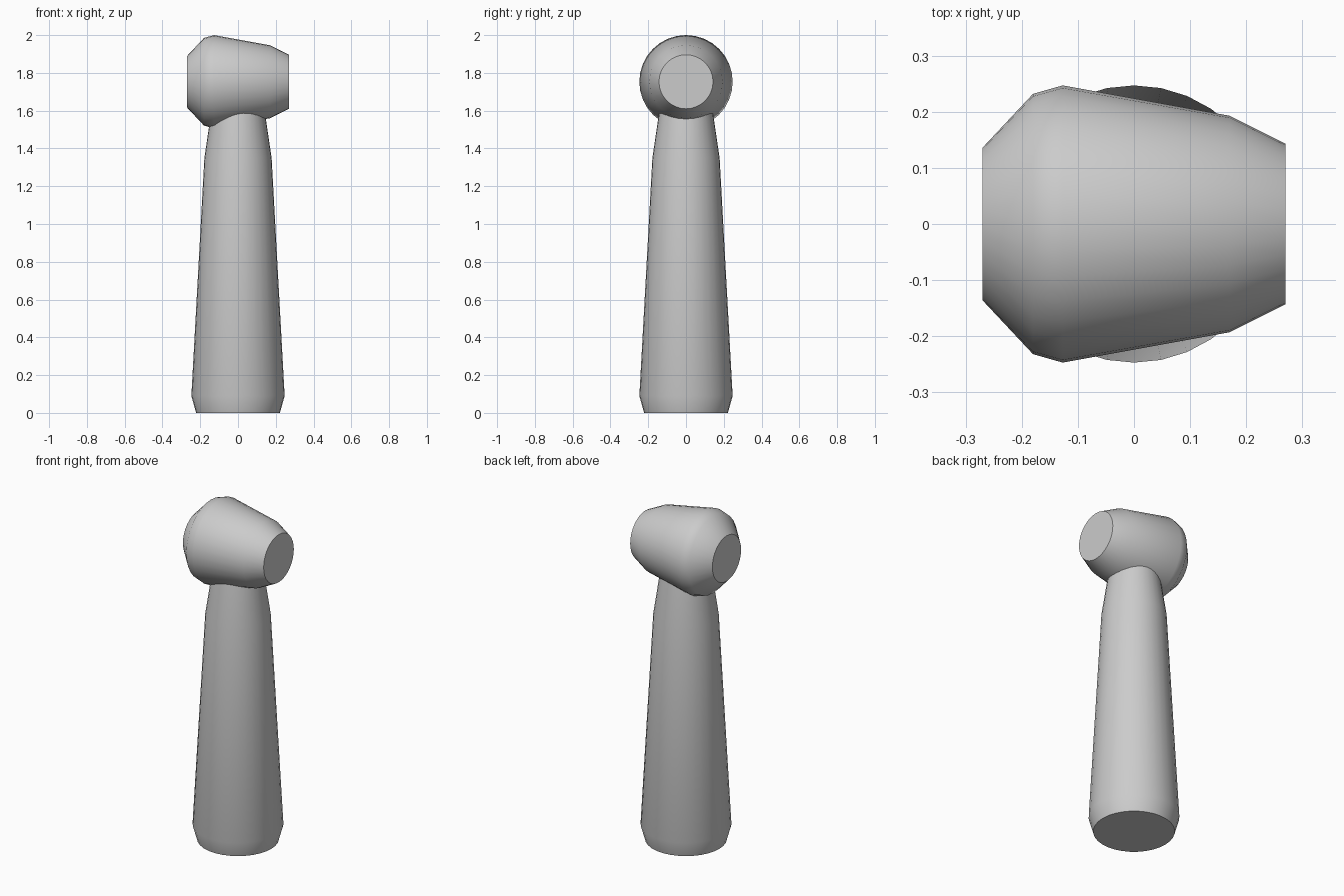
import bpy, bmesh
from math import cos, sin, pi, radians

if "Cube" in bpy.data.objects:
    bpy.data.objects.remove(bpy.data.objects["Cube"])

SIDES = 32


def lathe(name, profile, place):
    """Capped solid of revolution; profile holds (distance along axis, radius)."""
    bm = bmesh.new()
    rings = []
    for h, r in profile:
        rings.append([bm.verts.new(place(h, r * cos(2 * pi * i / SIDES),
                                         r * sin(2 * pi * i / SIDES)))
                      for i in range(SIDES)])
    for a, b in zip(rings, rings[1:]):
        for i in range(SIDES):
            j = (i + 1) % SIDES
            bm.faces.new((a[i], a[j], b[j], b[i]))
    bm.faces.new(rings[0][::-1])
    bm.faces.new(rings[-1])
    bmesh.ops.recalc_face_normals(bm, faces=bm.faces[:])
    mesh = bpy.data.meshes.new(name)
    bm.to_mesh(mesh)
    bm.free()
    obj = bpy.data.objects.new(name, mesh)
    bpy.context.collection.objects.link(obj)
    bpy.ops.object.select_all(action='DESELECT')
    obj.select_set(True)
    bpy.context.view_layer.objects.active = obj
    bpy.ops.object.shade_smooth_by_angle(angle=radians(40))
    return obj


# Upright tapered handle
lathe("handle",
      [(0, 0.222), (0.09, 0.247), (1.35, 0.178), (1.62, 0.138)],
      lambda h, u, v: (u, v, h))

# Head lying along x, wide at the left and narrowing to the right
lathe("head",
      [(-0.27, 0.136), (-0.18, 0.232), (-0.127, 0.247),
       (0.17, 0.193), (0.27, 0.143)],
      lambda h, u, v: (h, u, 1.753 + v))
